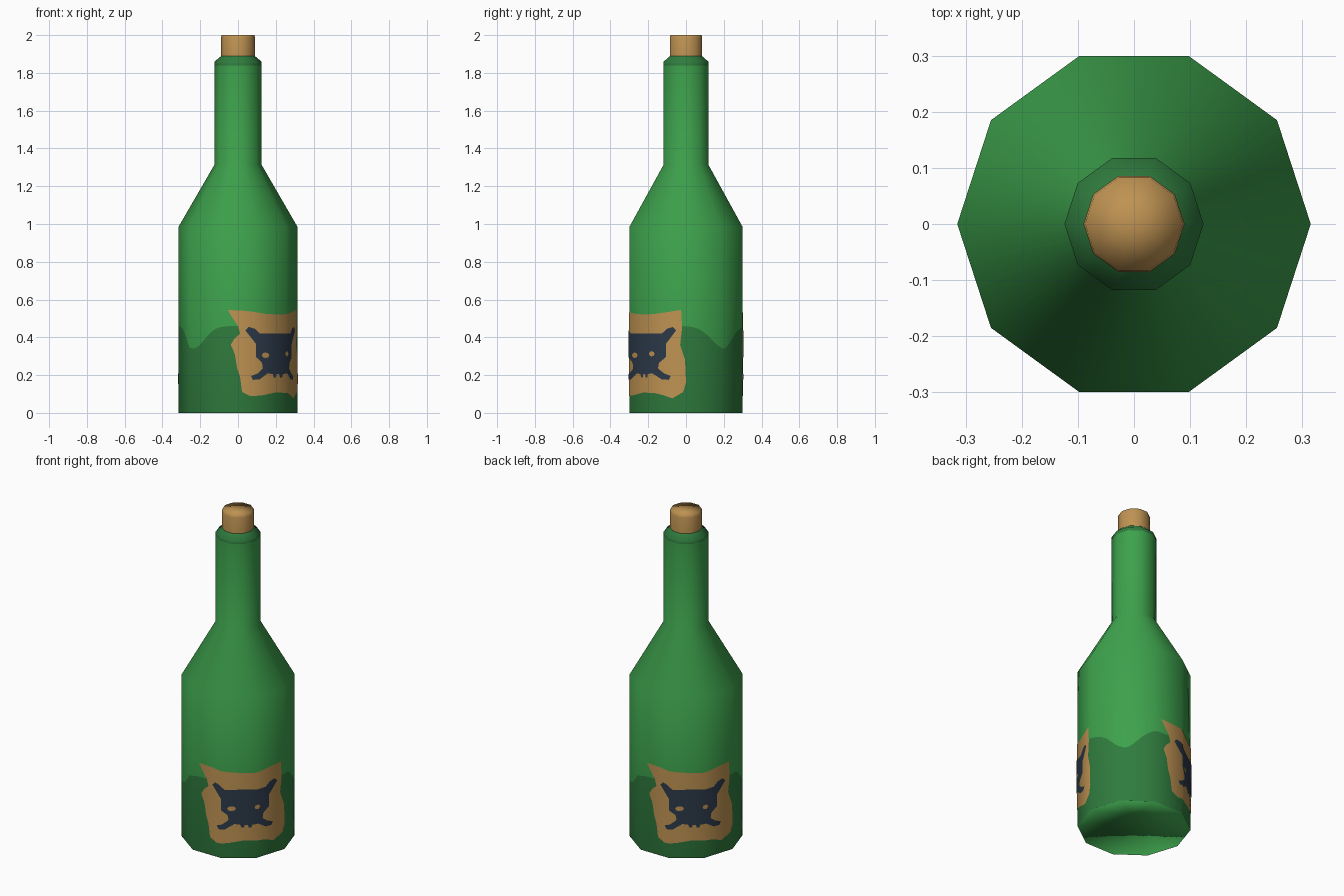
import bpy, bmesh, math
from mathutils import Vector

if "Cube" in bpy.data.objects:
    bpy.data.objects.remove(bpy.data.objects["Cube"])

SIDES = 10
STEP = 2 * math.pi / SIDES


def material(name, rgb):
    m = bpy.data.materials.new(name)
    m.diffuse_color = (*rgb, 1)
    m.use_nodes = True
    m.node_tree.nodes["Principled BSDF"].inputs["Base Color"].default_value = m.diffuse_color
    return m


GLASS = material("green glass", (0.047, 0.36, 0.073))
DARK = material("dark green", (0.029, 0.20, 0.048))
TAN = material("cork tan", (0.52, 0.29, 0.085))
NAVY = material("navy ink", (0.026, 0.042, 0.068))


def on_ring(angle, radius, z):
    """Point on the ten-sided outline at a given angle."""
    k = math.floor(angle / STEP + 1e-6)
    t = angle / STEP - k
    a = Vector((math.cos(k * STEP), math.sin(k * STEP), 0))
    b = Vector((math.cos((k + 1) * STEP), math.sin((k + 1) * STEP), 0))
    p = a.lerp(b, t) * radius
    p.z = z
    return p


def finish(name, bm, mats, normals=None):
    me = bpy.data.meshes.new(name)
    bm.to_mesh(me)
    bm.free()
    for m in mats:
        me.materials.append(m)
    me.polygons.foreach_set("use_smooth", [True] * len(me.polygons))
    if normals:
        me.normals_split_custom_set_from_vertices(normals)
    ob = bpy.data.objects.new(name, me)
    bpy.context.collection.objects.link(ob)
    return ob


def loft(name, rings, mats, rows, columns):
    """Ten-sided lathe. rings: (radius, height or height rule, normal tilt)."""
    bm = bmesh.new()
    grid, normals = [], []
    for r, z, tilt in rings:
        if r == 0:
            grid.append([bm.verts.new((0, 0, z))] * columns)
            normals.append(Vector((0, 0, math.copysign(1, tilt))))
            continue
        ring = []
        for i in range(columns):
            a = 2 * math.pi * i / columns
            ring.append(bm.verts.new(on_ring(a, r, z(a) if callable(z) else z)))
            normals.append(Vector((math.cos(a), math.sin(a), tilt)).normalized())
        grid.append(ring)
    for lo, hi, mat in zip(grid, grid[1:], rows):
        for i in range(columns):
            j = (i + 1) % columns
            quad = list(dict.fromkeys((lo[i], lo[j], hi[j], hi[i])))
            bm.faces.new(quad).material_index = mat
    return finish(name, bm, mats, normals)


def plate(name, outlines, lift, turn, mat):
    """Flat outlines (degrees, height) wrapped on to the bottle wall."""
    bm = bmesh.new()
    for pts in outlines:
        bm.faces.new([bm.verts.new((math.radians(a), z, 0)) for a, z in pts])
    bmesh.ops.triangulate(bm, faces=bm.faces[:], ngon_method='EAR_CLIP')
    for k in range(-4, 2):
        bmesh.ops.bisect_plane(bm, geom=bm.verts[:] + bm.edges[:] + bm.faces[:],
                               plane_co=(k * STEP, 0, 0), plane_no=(1, 0, 0))
    bm.normal_update()
    for f in bm.faces:
        if f.normal.z < 0:
            f.normal_flip()
    normals = []
    for v in bm.verts:
        a = v.co.x + turn
        normals.append(Vector((math.cos(a), math.sin(a), 0)))
        v.co = on_ring(a, 0.315 + lift, v.co.y)
    return finish(name, bm, [mat], normals)


# Wavy dark edge with one dip between the labels on each side
def wave(a):
    d = (math.degrees(a) - 40 + 90) % 180 - 90
    return 0.46 - 0.12 * math.exp(-(d / 19) ** 2)


# Bottle: hollow base, dark lower wall, shoulder, neck and dark lip
loft("bottle",
     [(0, 0.08, -1), (0.315, 0, -0.6), (0.315, 0.003, -0.1), (0.315, wave, 0),
      (0.315, 0.985, 0.25), (0.124, 1.315, 0.25), (0.124, 1.84, 0),
      (0.124, 1.86, 0.4), (0.088, 1.89, 0.9)],
     [GLASS, DARK], [0, 1, 1, 0, 0, 0, 1, 1], SIDES * 8)

# Cork
loft("cork", [(0.09, 1.86, 0), (0.09, 1.985, 0.15), (0.087, 2.0, 0.6), (0, 2.0, 1)],
     [TAN], [0, 0, 0], SIDES)

# Label paper outline, torn at the edges
paper = [(-100, .545), (-82, .54), (-62, .525), (-45, .52), (-30, .525), (-5, .545),
         (-4, .45), (-6, .36), (-1, .28), (0, .16), (-3, .11), (-14, .077),
         (-24, .095), (-32, .105), (-49, .108), (-65, .093), (-78, .088),
         (-86, .11), (-88, .19), (-91, .24), (-93, .31), (-97, .36), (-94, .39),
         (-88, .42), (-90, .46), (-95, .5)]

# Horned mask, mirrored from its right half
MID = -46.5
half = [(22, .42), (27, .445), (33, .455), (36.5, .437), (26, .365), (26, .295),
        (19, .265), (18, .235), (24, .21), (31, .195), (29, .175), (22, .177),
        (12, .21), (6, .205), (5, .187), (2.5, .187), (1.5, .205)]
mask = [(MID + a, z) for a, z in half] + [(MID - a, z) for a, z in reversed(half)]


def oval(a, z, w, h):
    return [(a + w * math.cos(i * math.pi / 4), z + h * math.sin(i * math.pi / 4))
            for i in range(8)]


eyes = [oval(-61.5, .305, 4.5, .015), oval(-35, .313, 3.2, .014)]

for side, turn in (("front", 0), ("back", math.pi)):
    plate(side + "_label", [paper], 0.002, turn, TAN)
    plate(side + "_label_mask", [mask], 0.004, turn, NAVY)
    plate(side + "_label_eyes", eyes, 0.006, turn, TAN)
